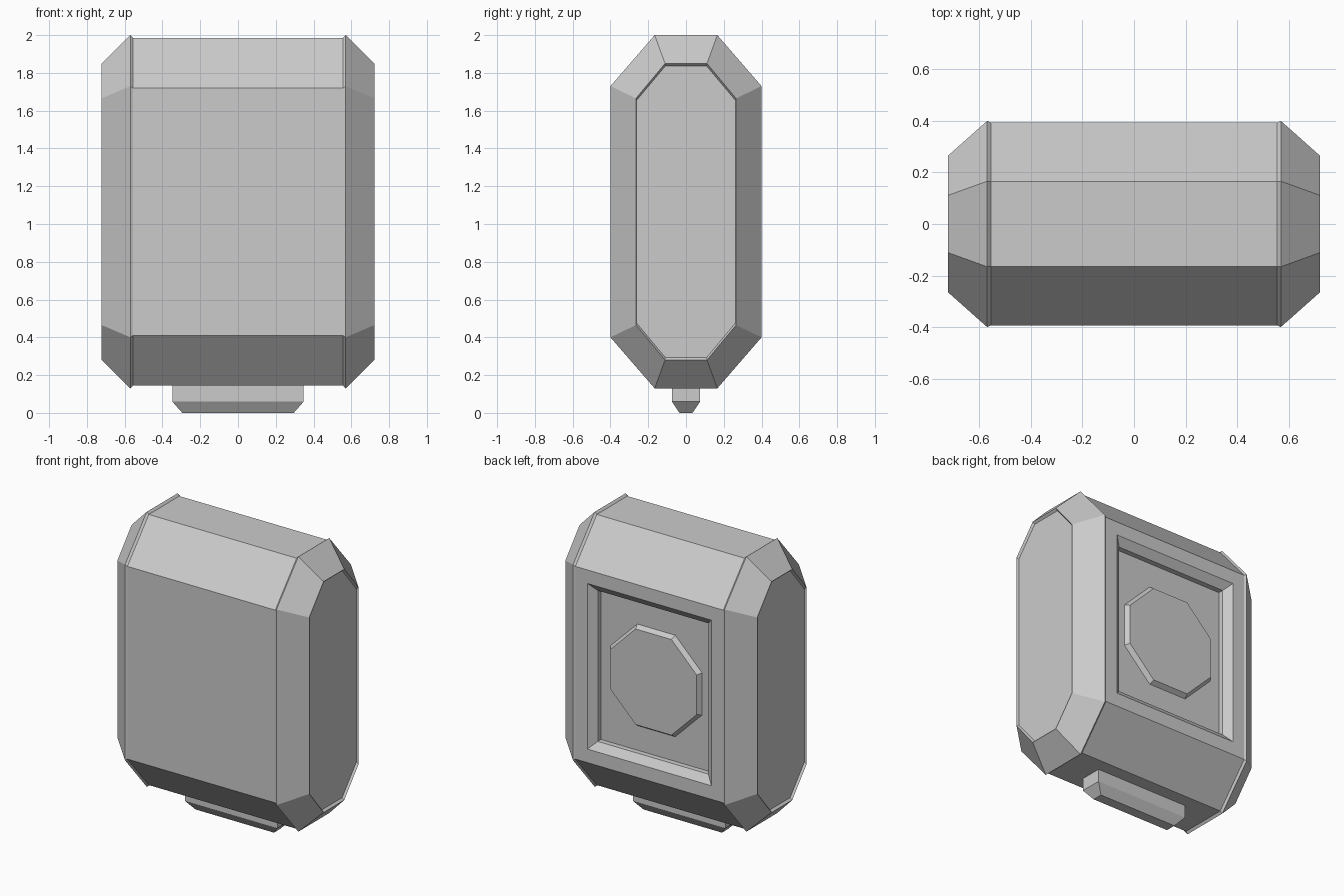
import bpy, bmesh, math

if "Cube" in bpy.data.objects:
    bpy.data.objects.remove(bpy.data.objects["Cube"])

ZC = 1.065  # height of the body centre


def octagon(hy, hz, cy, cz):
    """Chamfered rectangle in (y, z): half sizes hy, hz and flat half lengths cy, cz."""
    return [(hy, ZC - cz), (hy, ZC + cz), (cy, ZC + hz), (-cy, ZC + hz),
            (-hy, ZC + cz), (-hy, ZC - cz), (-cy, ZC - hz), (cy, ZC - hz)]


def loft(rings):
    """Skin a list of equal-length point rings into a closed bmesh."""
    bm = bmesh.new()
    loops = [[bm.verts.new(p) for p in ring] for ring in rings]
    n = len(loops[0])
    for a, b in zip(loops, loops[1:]):
        for i in range(n):
            j = (i + 1) % n
            bm.faces.new((a[i], a[j], b[j], b[i]))
    bm.faces.new(loops[0])
    bm.faces.new(loops[-1])
    bmesh.ops.recalc_face_normals(bm, faces=bm.faces)
    return bm


def finish(name, bm):
    mesh = bpy.data.meshes.new(name)
    bm.to_mesh(mesh)
    bm.free()
    obj = bpy.data.objects.new(name, mesh)
    bpy.context.collection.objects.link(obj)
    return obj


def at_x(x, profile):
    return [(x, y, z) for y, z in profile]


# Main body: chamfered prism along x with a stepped recess in the back
core = octagon(0.394, 0.92, 0.164, 0.655)
bm = loft([at_x(-0.558, core), at_x(0.558, core)])
bm.normal_update()
back = max(bm.faces, key=lambda f: f.calc_center_median().y)
for thickness, depth in ((0.092, 0), (0.05, -0.04), (0.0005, -0.035)):
    bmesh.ops.inset_region(bm, faces=[back], thickness=thickness,
                           depth=depth, use_even_offset=True)
    bm.normal_update()
finish("body", bm)

# Tapered end caps with a shallow recessed face, mirrored across x
rim = octagon(0.40, 0.935, 0.166, 0.665)
tip = octagon(0.265, 0.785, 0.111, 0.60)
inner = octagon(0.261, 0.772, 0.109, 0.59)
for side, label in ((1, "right"), (-1, "left")):
    finish(label + "_end_cap", loft([
        at_x(side * 0.556, core), at_x(side * 0.57, rim),
        at_x(side * 0.722, tip), at_x(side * 0.707, inner)]))


# Raised octagonal plate on the recess floor
def plate_ring(y, apothem):
    r = apothem / math.cos(math.pi / 8)
    return [(r * math.cos(math.pi / 8 + i * math.pi / 4), y,
             ZC + r * math.sin(math.pi / 8 + i * math.pi / 4)) for i in range(8)]


finish("back_plate", loft([plate_ring(0.315, 0.345), plate_ring(0.319, 0.345),
                           plate_ring(0.349, 0.325)]))


# Foot: block with a tapered lower part
def foot_ring(z, hx, hy):
    return [(hx, hy, z), (-hx, hy, z), (-hx, -hy, z), (hx, -hy, z)]


finish("foot", loft([foot_ring(0, 0.295, 0.035), foot_ring(0.06, 0.348, 0.075),
                     foot_ring(0.15, 0.348, 0.075)]))
